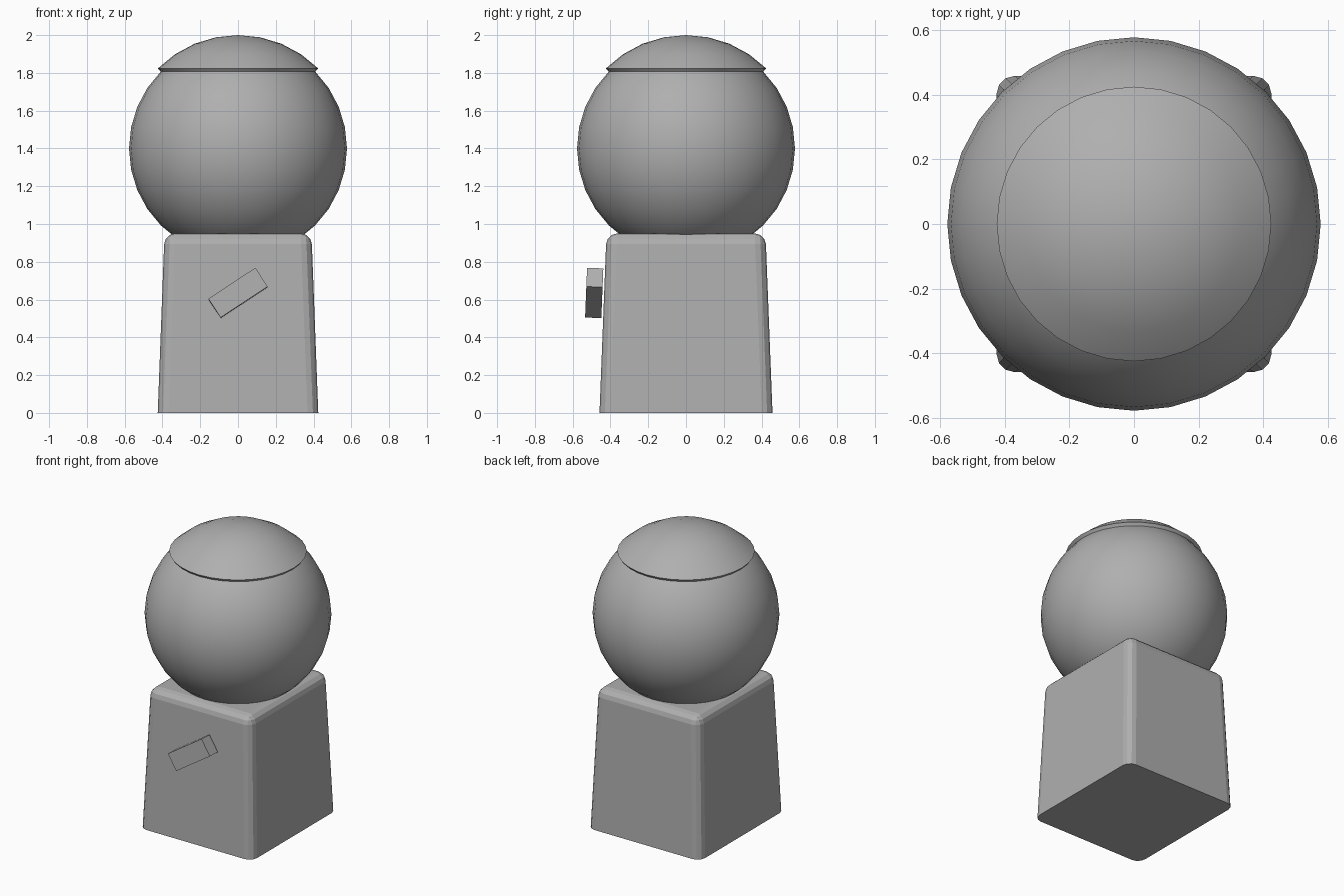
import bpy, bmesh, math
from mathutils import Matrix

if "Cube" in bpy.data.objects:
    bpy.data.objects.remove(bpy.data.objects["Cube"])

grey = bpy.data.materials.new("dark_grey")
grey.diffuse_color = (0.43, 0.43, 0.43, 1)
grey.use_nodes = True
grey.node_tree.nodes["Principled BSDF"].inputs["Base Color"].default_value = grey.diffuse_color


def make_object(name, bm):
    bmesh.ops.recalc_face_normals(bm, faces=bm.faces[:])
    mesh = bpy.data.meshes.new(name)
    bm.to_mesh(mesh)
    bm.free()
    mesh.materials.append(grey)
    obj = bpy.data.objects.new(name, mesh)
    bpy.context.collection.objects.link(obj)
    bpy.ops.object.select_all(action='DESELECT')
    obj.select_set(True)
    bpy.context.view_layer.objects.active = obj
    return obj


def sphere(radius, z):
    bm = bmesh.new()
    bmesh.ops.create_uvsphere(bm, u_segments=32, v_segments=16, radius=radius,
                              matrix=Matrix.Translation((0, 0, z)))
    return bm


# Tapered base: faceted rounded sides and top, sharp bottom rim
HEIGHT = 0.95
bm = bmesh.new()
bmesh.ops.create_cube(bm, size=2)
for v in bm.verts:
    top = v.co.z > 0
    v.co.x *= 0.389 if top else 0.425
    v.co.y *= 0.421 if top else 0.458
    v.co.z = HEIGHT if top else 0
edges = [e for e in bm.edges if any(v.co.z > 0.5 for v in e.verts)]
bmesh.ops.bevel(bm, geom=edges, offset=0.057, offset_type='OFFSET',
                segments=3, profile=0.5, affect='EDGES', clamp_overlap=True)
make_object("base", bm)

# Glass globe resting in the base
make_object("globe", sphere(0.577, 1.4))
bpy.ops.object.shade_smooth_by_angle(angle=math.radians(40))

# Lid: top of a slightly larger sphere, cut at 45 degrees and thickened inward
bm = sphere(0.6, 1.4)
cut = 1.4 + 0.6 * math.sin(math.pi / 4) - 0.01
bmesh.ops.delete(bm, geom=[v for v in bm.verts if v.co.z < cut], context='VERTS')
lid = make_object("lid", bm)
if lid.data.polygons[0].normal.z < 0:
    lid.data.flip_normals()
shell = lid.modifiers.new("thickness", 'SOLIDIFY')
shell.thickness = 0.025
shell.offset = -1
bpy.ops.object.modifier_apply(modifier=shell.name)
bpy.ops.object.shade_smooth_by_angle(angle=math.radians(40))

# Turn handle on the front, leaning with the sloped face
bm = bmesh.new()
bmesh.ops.create_cube(bm, size=1, matrix=Matrix.Diagonal((0.298, 0.086, 0.119, 1)))
handle = make_object("turn_handle", bm)
handle.matrix_world = (Matrix.Translation((0, -0.486, 0.635))
                       @ Matrix.Rotation(math.radians(-2.3), 4, 'X')
                       @ Matrix.Rotation(math.radians(-33.4), 4, 'Y'))
